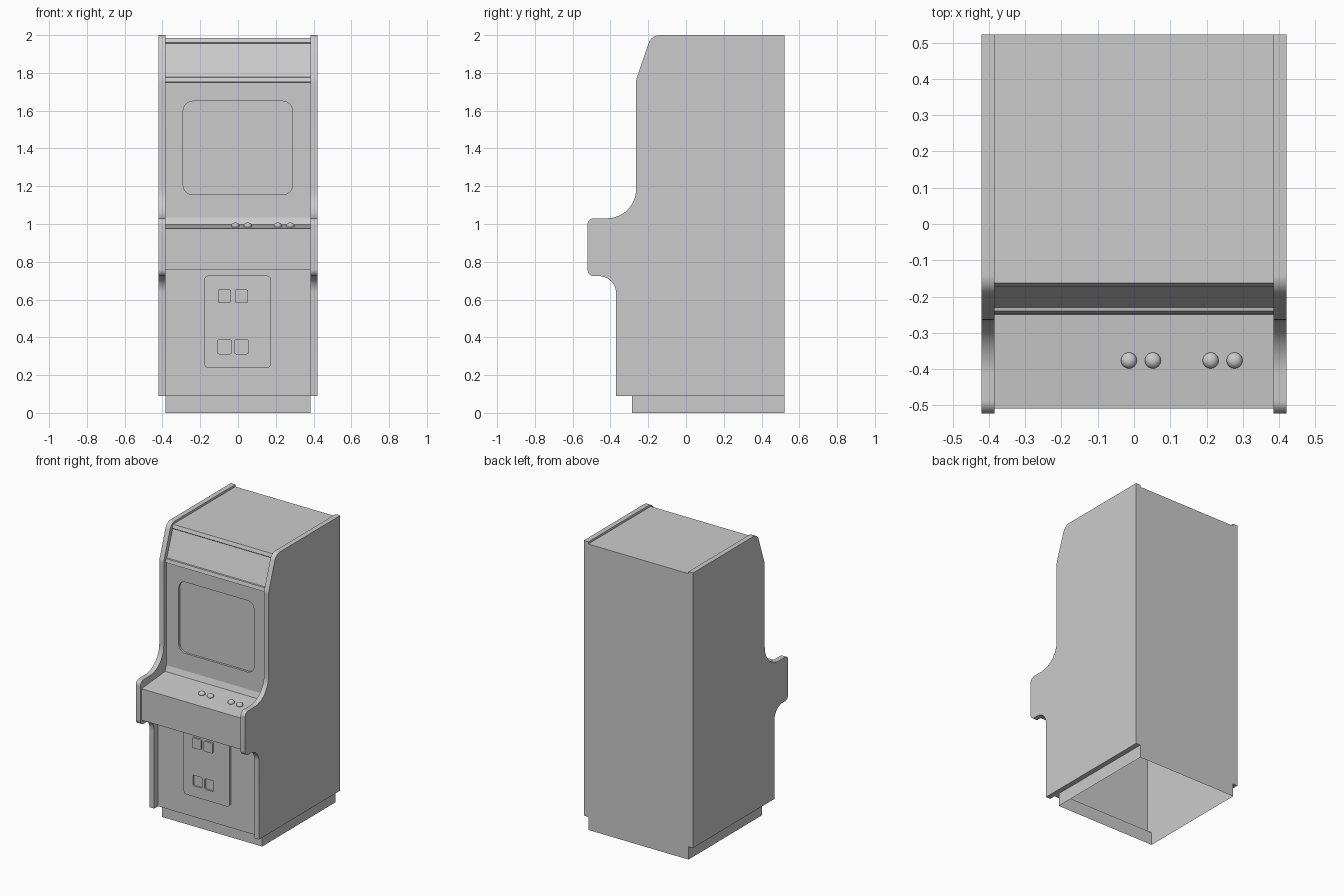
import bpy, bmesh, math
from mathutils import Vector

if "Cube" in bpy.data.objects:
    bpy.data.objects.remove(bpy.data.objects["Cube"])

W_IN, W_OUT, BACK = 0.385, 0.42, 0.522


def finish(name, bm):
    me = bpy.data.meshes.new(name)
    bm.normal_update()
    bm.to_mesh(me)
    bm.free()
    ob = bpy.data.objects.new(name, me)
    bpy.context.collection.objects.link(ob)
    return ob


def fillet(corners, steps=10):
    """Round each (u, v, radius) corner of a closed outline."""
    out = []
    for i, (u, v, r) in enumerate(corners):
        p = Vector((u, v))
        if r == 0:
            out.append(p)
            continue
        a = (Vector(corners[i - 1][:2]) - p).normalized()
        b = (Vector(corners[(i + 1) % len(corners)][:2]) - p).normalized()
        half = a.angle(b) / 2
        centre = p + (a + b).normalized() * (r / math.sin(half))
        s = p + a * (r / math.tan(half)) - centre
        e = p + b * (r / math.tan(half)) - centre
        turn = math.pi - 2 * half
        for k in range(steps + 1):
            t = k / steps
            out.append(centre + (s * math.sin((1 - t) * turn) + e * math.sin(t * turn)) / math.sin(turn))
    return out


def rounded_rect(x0, x1, z0, z1, r):
    return fillet([(x0, z0, r), (x1, z0, r), (x1, z1, r), (x0, z1, r)], 8)


def plate(name, outer, y, thick=0.0, holes=(), depth=0.0):
    """Front-facing plate with optional rim and recessed pockets."""
    bm = bmesh.new()

    def ring(pts, yy):
        return [bm.verts.new((p[0], yy, p[1])) for p in pts]

    rings = [ring(outer, y)] + [ring(h, y) for h in holes]
    edges = [bm.edges.new((r[i - 1], r[i])) for r in rings for i in range(len(r))]
    bmesh.ops.triangle_fill(bm, use_beauty=True, edges=edges, normal=(0, -1, 0))
    bm.normal_update()
    for f in bm.faces:
        if f.normal.y > 0:
            f.normal_flip()
    if thick:
        back = ring(outer, y + thick)
        for i in range(len(back)):
            bm.faces.new((back[i - 1], back[i], rings[0][i], rings[0][i - 1]))
    for r, h in zip(rings[1:], holes):
        back = ring(h, y + depth)
        for i in range(len(back)):
            bm.faces.new((r[i - 1], r[i], back[i], back[i - 1]))
        bm.faces.new(back)
    return finish(name, bm)


# Side panels: rounded cabinet outline (y, z, corner radius)
outline = fillet([(BACK, 0.09, 0), (BACK, 2, 0), (-0.183, 2, 0.06), (-0.264, 1.765, 0.08),
                  (-0.264, 1.03, 0.155), (-0.522, 1.03, 0.035), (-0.522, 0.724, 0.035),
                  (-0.37, 0.724, 0.09), (-0.37, 0.09, 0)], 12)
for name, x in (("left_side_panel", -W_OUT), ("right_side_panel", W_IN)):
    bm = bmesh.new()
    face = bm.faces.new([bm.verts.new((x, p.x, p.y)) for p in outline])
    ext = bmesh.ops.extrude_face_region(bm, geom=[face])["geom"]
    bmesh.ops.translate(bm, vec=(W_OUT - W_IN, 0, 0),
                        verts=[v for v in ext if isinstance(v, bmesh.types.BMVert)])
    bmesh.ops.recalc_face_normals(bm, faces=bm.faces)
    finish(name, bm)

# Cabinet shell: thin sheet between the sides, open underneath
SCREEN_Y = -0.236
PANEL_Y = -0.327
strip = [(-0.285, 0), (-0.285, 0.09), (PANEL_Y, 0.09), (PANEL_Y, 0.757), (-0.508, 0.757),
         (-0.508, 0.975), (-0.25, 0.997), (SCREEN_Y, 1.035), (SCREEN_Y, 1.75),
         (-0.247, 1.752), (-0.24, 1.776), (-0.23, 1.778), (-0.166, 1.956),
         (-0.172, 1.962), (-0.163, 1.985), (BACK, 1.985), (BACK, 0)]
bm = bmesh.new()
rows = [[bm.verts.new((x, y, z)) for x in (-W_IN, W_IN)] for y, z in strip]
for i, (a, b) in enumerate(zip(rows, rows[1:])):
    if i != 7:  # left open for the screen surround
        bm.faces.new((a[0], a[1], b[1], b[0]))
# plinth sides
for x in (-W_IN, W_IN):
    q = [bm.verts.new((x, y, z)) for y, z in ((-0.285, 0), (BACK, 0), (BACK, 0.09), (-0.285, 0.09))]
    bm.faces.new(q if x > 0 else q[::-1])
finish("cabinet_shell", bm)

# Screen surround with recessed screen
plate("screen_surround", [(-W_IN, 1.035), (W_IN, 1.035), (W_IN, 1.75), (-W_IN, 1.75)], SCREEN_Y,
      holes=[rounded_rect(-0.29, 0.288, 1.155, 1.65, 0.05)], depth=0.015)

# Coin door with two return pockets, and two coin buttons
columns = ((-0.106, -0.037), (-0.016, 0.053))
plate("coin_door", rounded_rect(-0.18, 0.176, 0.238, 0.727, 0.025), PANEL_Y - 0.015, 0.015,
      [rounded_rect(a, b, 0.313, 0.387, 0.006) for a, b in columns], 0.012)
for i, (a, b) in enumerate(columns):
    plate(f"coin_button_{i + 1}", rounded_rect(a, b, 0.582, 0.653, 0.008), PANEL_Y - 0.027, 0.012)

# Control buttons: low domes on the sloped deck
for i, x in enumerate((-0.014, 0.052, 0.211, 0.277)):
    bm = bmesh.new()
    bmesh.ops.create_uvsphere(bm, u_segments=24, v_segments=12, radius=0.022)
    bmesh.ops.scale(bm, vec=(1, 1, 0.8), verts=bm.verts)
    bmesh.ops.translate(bm, vec=(x, -0.376, 0.99), verts=bm.verts)
    finish(f"control_button_{i + 1}", bm)

# Smooth the rounded corners, keep edges crisp
for ob in bpy.context.collection.objects:
    ob.select_set(True)
    bpy.context.view_layer.objects.active = ob
bpy.ops.object.shade_smooth_by_angle(angle=math.radians(25))
